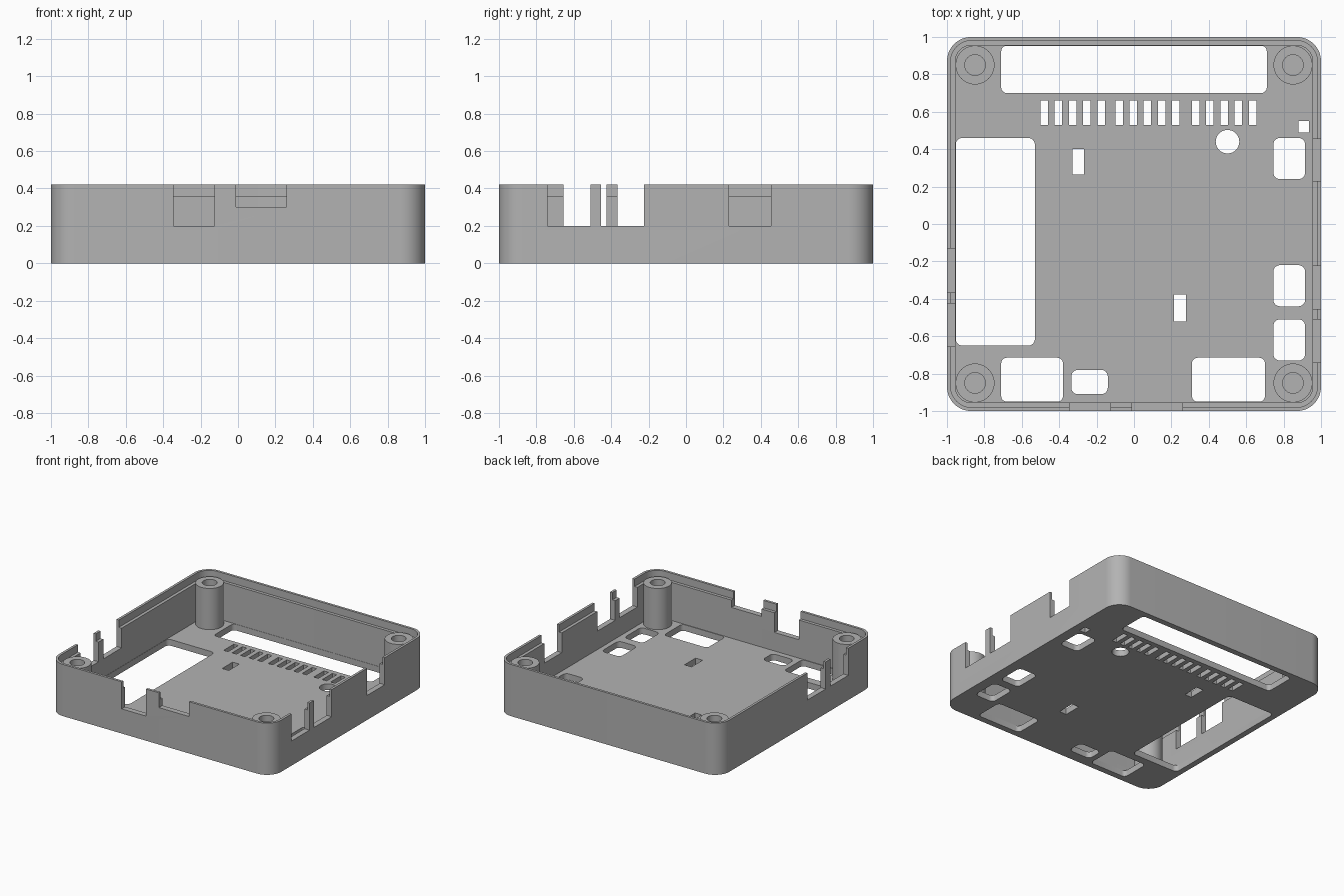
import bpy, bmesh
from math import sin, cos, pi

cube = bpy.data.objects.get("Cube")
if cube:
    bpy.data.objects.remove(cube)

grey = bpy.data.materials.new("matte_grey")
grey.use_nodes = True
grey.diffuse_color = (0.45, 0.45, 0.45, 1)
grey.node_tree.nodes["Principled BSDF"].inputs["Base Color"].default_value = (0.45, 0.45, 0.45, 1)

HEIGHT, FLOOR, LEDGE, INNER = 0.42, 0.05, 0.36, 0.955


def outline(x0, x1, y0, y1, r, seg):
    """Rounded rectangle, counter-clockwise."""
    if r == 0:
        return [(x0, y0), (x1, y0), (x1, y1), (x0, y1)]
    pts = []
    corners = [(x1 - r, y1 - r), (x0 + r, y1 - r), (x0 + r, y0 + r), (x1 - r, y0 + r)]
    for quarter, (cx, cy) in enumerate(corners):
        for i in range(seg + 1):
            a = (quarter + i / seg) * pi / 2
            pts.append((cx + r * cos(a), cy + r * sin(a)))
    return pts


def circle(cx, cy, r, n=40):
    return [(cx + r * cos(2 * pi * i / n), cy + r * sin(2 * pi * i / n)) for i in range(n)]


def prism(bm, pts, z0, z1):
    low = [bm.verts.new((x, y, z0)) for x, y in pts]
    high = [bm.verts.new((x, y, z1)) for x, y in pts]
    bm.faces.new(low[::-1])
    bm.faces.new(high)
    n = len(pts)
    for i in range(n):
        j = (i + 1) % n
        bm.faces.new((low[i], low[j], high[j], high[i]))


def finish(bm, name):
    mesh = bpy.data.meshes.new(name)
    bm.to_mesh(mesh)
    bm.free()
    mesh.materials.append(grey)
    obj = bpy.data.objects.new(name, mesh)
    bpy.context.collection.objects.link(obj)
    return obj


def select(obj):
    bpy.ops.object.select_all(action='DESELECT')
    obj.select_set(True)
    bpy.context.view_layer.objects.active = obj


def cut(target, bm, name):
    cutter = finish(bm, name)
    cutter.hide_render = True
    mod = target.modifiers.new(name, 'BOOLEAN')
    mod.operation = 'DIFFERENCE'
    mod.solver = 'EXACT'
    mod.object = cutter
    select(target)
    bpy.ops.object.modifier_apply(modifier=mod.name)
    bpy.data.objects.remove(cutter)


# Outer tray
bm = bmesh.new()
prism(bm, outline(-1, 1, -1, 1, 0.13, 14), 0, HEIGHT)
tray = finish(bm, "case_tray")

# Inner cavity, then the stepped rim around its top
for half, r, z, name in ((INNER, 0.085, FLOOR, "cavity"), (0.98, 0.11, LEDGE, "rim_step")):
    bm = bmesh.new()
    prism(bm, outline(-half, half, -half, half, r, 14), z, 0.6)
    cut(tray, bm, name)

# Floor openings: x0, x1, y0, y1, corner radius
openings = [
    (-0.71, 0.71, 0.70, 0.953, 0.03),
    (-0.953, -0.53, -0.65, 0.46, 0.035),
    (-0.71, -0.38, -0.95, -0.715, 0.03),
    (-0.335, -0.14, -0.91, -0.78, 0.035),
    (0.31, 0.70, -0.95, -0.715, 0.03),
    (0.88, 0.935, 0.49, 0.55, 0),
    (-0.328, -0.268, 0.265, 0.40, 0),
    (0.215, 0.278, -0.52, -0.378, 0),
]
openings += [(0.745, 0.915, y, y + 0.22, 0.035) for y in (-0.73, -0.44, 0.24)]
# Three groups of five vent slots
for start in (-0.48, -0.08, 0.33):
    for i in range(5):
        x = start + i * 0.076
        openings.append((x - 0.02, x + 0.02, 0.53, 0.66, 0))

bm = bmesh.new()
for x0, x1, y0, y1, r in openings:
    prism(bm, outline(x0, x1, y0, y1, r, 6), -0.1, 0.1)
prism(bm, circle(0.5, 0.44, 0.063), -0.1, 0.1)
cut(tray, bm, "floor_openings")

# Connector notches in the walls
bm = bmesh.new()
for x0, x1, z in ((-0.345, -0.125, 0.20), (-0.01, 0.26, 0.30)):
    prism(bm, outline(x0, x1, -1.1, -0.93, 0, 1), z, 0.6)
for y0, y1 in ((-0.74, -0.51), (-0.455, -0.225), (0.23, 0.455)):
    prism(bm, outline(0.93, 1.1, y0, y1, 0, 1), 0.20, 0.6)
for y0, y1 in ((-0.655, -0.425), (-0.365, -0.13)):
    prism(bm, outline(-1.1, -0.93, y0, y1, 0, 1), 0.20, 0.6)
cut(tray, bm, "wall_notches")
select(tray)
bpy.ops.object.shade_smooth_by_angle(angle=pi / 6)

# Hollow screw posts in the four corners
for sx, side in ((-1, "right"), (1, "left")):
    for sy, end in ((-1, "front"), (1, "back")):
        bm = bmesh.new()
        rings = [[bm.verts.new((x, y, z)) for x, y in circle(0.85 * sx, 0.85 * sy, r)]
                 for r, z in ((0.104, FLOOR - 0.01), (0.104, 0.385), (0.055, 0.385), (0.055, FLOOR - 0.01))]
        for k in range(4):
            a, b = rings[k], rings[(k + 1) % 4]
            for i in range(len(a)):
                j = (i + 1) % len(a)
                bm.faces.new((a[i], a[j], b[j], b[i]))
        post = finish(bm, f"{end}_{side}_screw_post")
        select(post)
        bpy.ops.object.shade_smooth_by_angle(angle=pi / 6)
